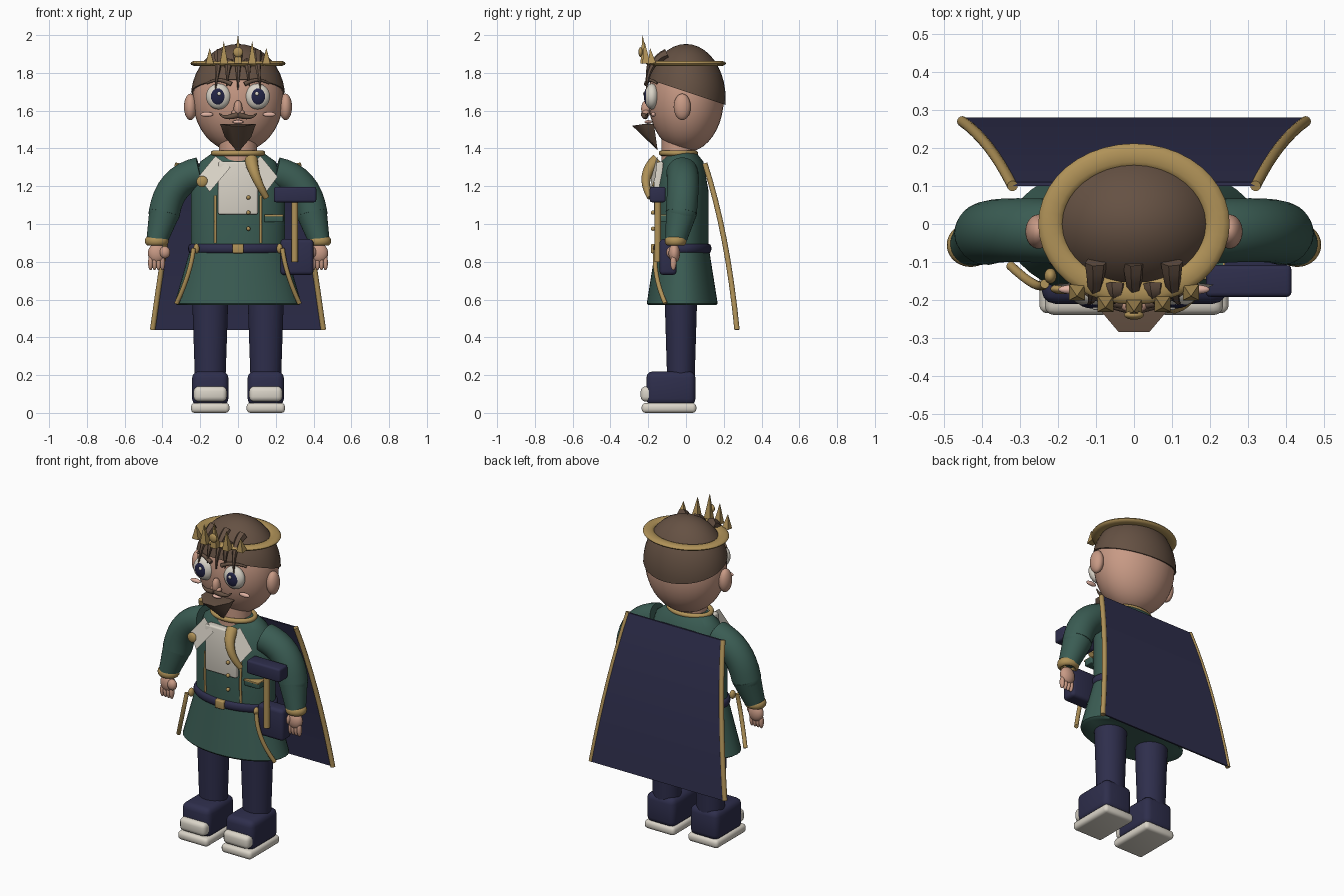
import bpy, bmesh, math
from mathutils import Vector

if "Cube" in bpy.data.objects:
    bpy.data.objects.remove(bpy.data.objects["Cube"])


def colour(name, *rgb):
    linear = [((c / 255 + .055) / 1.055) ** 2.4 for c in rgb] + [1]
    material = bpy.data.materials.new(name)
    material.use_nodes = True
    material.diffuse_color = linear
    shader = material.node_tree.nodes["Principled BSDF"]
    shader.inputs["Base Color"].default_value = linear
    return material


SKIN = colour("skin", 200, 154, 133)
GREEN = colour("coat green", 58, 92, 83)
NAVY = colour("navy cloth", 46, 46, 76)
GOLD = colour("gold", 176, 146, 88)
HAIR = colour("brown hair", 101, 81, 67)
WHITE = colour("cream white", 218, 212, 200)
IRIS = colour("iris blue", 34, 36, 70)
BLUSH = colour("blush", 226, 180, 164)

HEAD_CENTRE = Vector((0, 0, 1.665))
HEAD = Vector((.24, .2, .285))
COAT_CENTRE = Vector((0, -.02, 0))
COAT_WIDTH, COAT_SQUASH = .25, .56


def on_face(x, z, lift=0):
    """Point on the front of the head, lifted forwards."""
    inside = 1 - (x / HEAD.x) ** 2 - ((z - HEAD_CENTRE.z) / HEAD.z) ** 2
    return Vector((x, -HEAD.y * math.sqrt(inside) - lift, z))


def on_coat(x, z, lift=0):
    """Point on the front of the coat, lifted forwards."""
    depth = COAT_SQUASH * math.sqrt(COAT_WIDTH ** 2 - x ** 2)
    return Vector((x, COAT_CENTRE.y - depth - lift, z))


def make(name, bm, material):
    bmesh.ops.recalc_face_normals(bm, faces=bm.faces)
    mesh = bpy.data.meshes.new(name)
    bm.to_mesh(mesh)
    bm.free()
    mesh.materials.append(material)
    part = bpy.data.objects.new(name, mesh)
    bpy.context.collection.objects.link(part)
    bpy.ops.object.select_all(action='DESELECT')
    part.select_set(True)
    bpy.context.view_layer.objects.active = part
    bpy.ops.object.shade_smooth_by_angle(angle=math.radians(40))
    return part


def pair(part):
    """Repeat a left part on the right side."""
    mirror = part.modifiers.new("Mirror", 'MIRROR')
    mirror.use_mirror_merge = False


def ball(name, centre, size, material, cut=None):
    bm = bmesh.new()
    bmesh.ops.create_uvsphere(bm, u_segments=32, v_segments=20, radius=1)
    bmesh.ops.scale(bm, vec=size, verts=bm.verts)
    bmesh.ops.translate(bm, vec=centre, verts=bm.verts)
    if cut:
        point, normal = cut
        everything = bm.verts[:] + bm.edges[:] + bm.faces[:]
        bmesh.ops.bisect_plane(bm, geom=everything, plane_co=point, plane_no=normal, clear_inner=True)
        bmesh.ops.holes_fill(bm, edges=bm.edges[:])
    return make(name, bm, material)


def box(name, centre, size, material, bevel=.02):
    bm = bmesh.new()
    bmesh.ops.create_cube(bm, size=1)
    bmesh.ops.scale(bm, vec=size, verts=bm.verts)
    bmesh.ops.translate(bm, vec=centre, verts=bm.verts)
    bmesh.ops.bevel(bm, geom=bm.edges[:], offset=bevel, segments=3, profile=.5, affect='EDGES')
    return make(name, bm, material)


def hull(name, points, material):
    bm = bmesh.new()
    for point in points:
        bm.verts.new(point)
    bmesh.ops.convex_hull(bm, input=bm.verts[:])
    return make(name, bm, material)


def bridge(name, outlines, material, closed=False):
    """Join matching outlines into a skin, capped unless closed."""
    bm = bmesh.new()
    loops = [[bm.verts.new(point) for point in outline] for outline in outlines]
    following = loops[1:] + loops[:1] if closed else loops[1:]
    for low, high in zip(loops, following):
        for i in range(len(low)):
            bm.faces.new((low[i - 1], low[i], high[i], high[i - 1]))
    if not closed:
        bm.faces.new(loops[0])
        bm.faces.new(loops[-1])
    return make(name, bm, material)


def angles(count):
    return [math.tau * i / count for i in range(count)]


def ellipse(centre, across, deep, height):
    return [Vector(centre) + Vector((across * math.cos(a), deep * math.sin(a), height)) for a in angles(40)]


def loft(name, centre, sections, squash, material):
    """Stack ellipses, each given by its half width and height."""
    return bridge(name, [ellipse(centre, w, w * squash, z) for w, z in sections], material)


def ring(name, centre, across, deep, thick, tall, material):
    outlines = []
    for a in angles(12):
        grow = thick * math.cos(a)
        outlines.append(ellipse(centre, across + grow, deep + grow, tall * math.sin(a)))
    return bridge(name, outlines, material, closed=True)


def curve(start, bend, end, steps=8):
    start, bend, end = Vector(start), Vector(bend), Vector(end)
    times = [i / steps for i in range(steps + 1)]
    return [start.lerp(bend, t).lerp(bend.lerp(end, t), t) for t in times]


def tube(name, start, bend, end, thick, thin, material, sides=16):
    path = curve(start, bend, end)
    outlines = []
    for i, point in enumerate(path):
        along = (path[min(i + 1, len(path) - 1)] - path[max(i - 1, 0)]).normalized()
        u = along.orthogonal().normalized() if i == 0 else (u - along * u.dot(along)).normalized()
        w = along.cross(u)
        radius = thick + (thin - thick) * i / (len(path) - 1)
        outlines.append([point + radius * (math.cos(a) * u + math.sin(a) * w) for a in angles(sides)])
    return bridge(name, outlines, material)


def rod(name, start, end, thick, thin, material, sides=16):
    middle = Vector(start).lerp(Vector(end), .5)
    return tube(name, start, middle, end, thick, thin, material, sides)


# Head, hair and neck
ball("head", HEAD_CENTRE, HEAD, SKIN)
ball("hair_cap", HEAD_CENTRE, HEAD + Vector((.01, .01, .003)), HAIR, cut=((0, 0, 1.7), (0, 1, 3)))
loft("neck", (0, -.04, 0), [(.1, 1.3), (.1, 1.45)], .9, SKIN)
for i in range(-2, 3):
    x, short = i / 20, i % 2
    tube("fringe_lock", (x, -.1 - .06 * short, 1.9 - .05 * short), (x, -.2, 1.87),
         (x * 1.2, -.21, 1.71 + .02 * short), .03, .003, HAIR, sides=6)

# Crown with spikes along the front
ring("crown_band", (0, 0, 1.85), .22, .18, .032, .014, GOLD)
for i in range(-2, 3):
    base = Vector((.075 * i, .01 * i * i - .22, 1.85))
    rod("crown_spike", base, base + Vector((0, -.01, .15 - .035 * abs(i))), .03, .001, GOLD, sides=4)
ball("crown_jewel", (0, -.24, 1.91), (.026, .012, .026), GOLD)

# Face
pair(ball("eye_white", on_face(.103, 1.675), (.066, .04, .068), WHITE))
pair(ball("iris", on_face(.105, 1.675, lift=.025), (.042, .018, .046), IRIS))
pair(ball("eye_shine", on_face(.1, 1.69, lift=.04), (.01, .006, .01), WHITE))
pair(tube("eyebrow", on_face(.035, 1.74, lift=.02), on_face(.1, 1.78, lift=.04),
          on_face(.165, 1.745, lift=.02), .012, .006, HAIR))
pair(ball("ear", (.252, -.02, 1.62), (.034, .045, .07), SKIN))
pair(ball("cheek", on_face(.165, 1.58, lift=.04), (.034, .012, .013), BLUSH))
pair(ball("nostril", on_face(.018, 1.59, lift=.02), (.017, .018, .014), SKIN))
pair(tube("moustache", on_face(0, 1.58, lift=.03), on_face(.07, 1.55, lift=.04),
          on_face(.1, 1.585, lift=.03), .018, .003, HAIR))
ball("nose", on_face(0, 1.61, lift=.015), (.023, .026, .045), SKIN)
ball("lip", on_face(0, 1.54, lift=.02), (.03, .02, .01), BLUSH)
goatee_side = [(.095, -.17, 1.53), (.095, -.22, 1.53), (.04, -.285, 1.52), (.07, -.2, 1.46), (.01, -.15, 1.39)]
hull("goatee", [(side * x, y, z) for x, y, z in goatee_side for side in (-1, 1)], HAIR)

# Coat, belt and collar
loft("coat_body", COAT_CENTRE, [(COAT_WIDTH, .86), (COAT_WIDTH, 1.17), (.2, 1.33), (.13, 1.38)], COAT_SQUASH, GREEN)
loft("coat_skirt", COAT_CENTRE, [(.32, .57), (.335, .58), (.25, .88)], COAT_SQUASH, GREEN)
ring("belt", COAT_CENTRE + Vector((0, 0, .87)), COAT_WIDTH, .14, .015, .025, NAVY)
box("belt_buckle", on_coat(0, .87, lift=.01), (.06, .03, .05), GOLD, bevel=.006)
ring("collar_trim", (0, -.04, 1.375), .13, .09, .014, .014, GOLD)
pair(tube("coat_edge", on_coat(.12, 1.15), on_coat(.12, 1, lift=.01), on_coat(.12, .9), .007, .007, GOLD))
pair(tube("skirt_cord", on_coat(.235, .87, lift=.09), (.25, -.18, .74), (.325, -.11, .58), .012, .012, GOLD))
pair(ball("belt_stud", on_coat(.22, .87, lift=.05), (.016, .02, .026), GOLD))

# Shirt front, lapels and small trims
box("shirt_front", (0, -.145, 1.19), (.21, .05, .28), WHITE, bevel=.01)
pair(hull("lapel", [(.12, -.15, 1.36), (.21, -.16, 1.25), (.15, -.19, 1.17), (.04, -.18, 1.3)], WHITE))
tube("cravat", (.07, -.15, 1.34), (.08, -.25, 1.26), (.15, -.19, 1.14), .035, .016, GOLD)
for z in (.975, 1.06, 1.14):
    ball("button", on_coat(.055, z, lift=.018), (.011, .012, .011), GOLD)
ball("brooch", on_coat(-.19, 1.225, lift=.06), (.03, .014, .03), GOLD)
box("chest_pocket", on_coat(.19, 1.03), (.1, .06, .04), GREEN, bevel=.005)
box("pocket_trim", on_coat(.19, 1.045), (.1, .07, .01), GOLD, bevel=.002)

# Arms and cuffs
elbow, wrist = Vector((.39, -.025, 1.06)), Vector((.43, -.055, .91))
pair(tube("upper_sleeve", (.2, -.02, 1.27), (.36, -.01, 1.24), elbow, .085, .083, GREEN, sides=28))
pair(ball("elbow", elbow, (.083, .08, .08), GREEN))
pair(rod("lower_sleeve", elbow, wrist, .082, .056, GREEN, sides=28))
pair(ring("cuff", wrist, .045, .04, .018, .025, GOLD))

# Hands
pair(ball("palm", wrist - Vector((0, .007, .065)), (.047, .03, .052), SKIN))
pair(ball("thumb", wrist - Vector((.043, .027, .06)), (.028, .024, .032), SKIN))
for i in range(4):
    pair(ball("finger", wrist + Vector((.021 * i - .03, -.012, -.115)), (.013, .016, .04), SKIN))

# Legs and shoes
pair(loft("leg", (.147, -.027, 0), [(.08, .15), (.096, .62)], .9, NAVY))
pair(box("sole", (.147, -.09, .026), (.204, .29, .052), WHITE))
pair(box("shoe", (.147, -.08, .13), (.192, .26, .18), NAVY, bevel=.035))
pair(box("toe_cap", (.147, -.18, .1), (.176, .12, .08), WHITE, bevel=.025))

# Cape with trimmed edges
hem = curve((.32, .1, 1.32), (.38, .22, .95), (.452, .27, .44))
bridge("cape", [[(-x, y, z), (x, y, z), (x, y + .01, z), (-x, y + .01, z)] for x, y, z in hem], NAVY)
pair(tube("cape_trim", hem[0], (.38, .22, .95), hem[-1], .014, .014, GOLD))

# Mallet and belt pouch
box("mallet_head", (.302, -.15, 1.156), (.225, .084, .082), NAVY, bevel=.012)
rod("mallet_handle", (.3, -.15, .8), (.3, -.15, 1.13), .018, .018, GOLD)
box("pouch", (.312, -.095, .825), (.175, .09, .19), NAVY)
